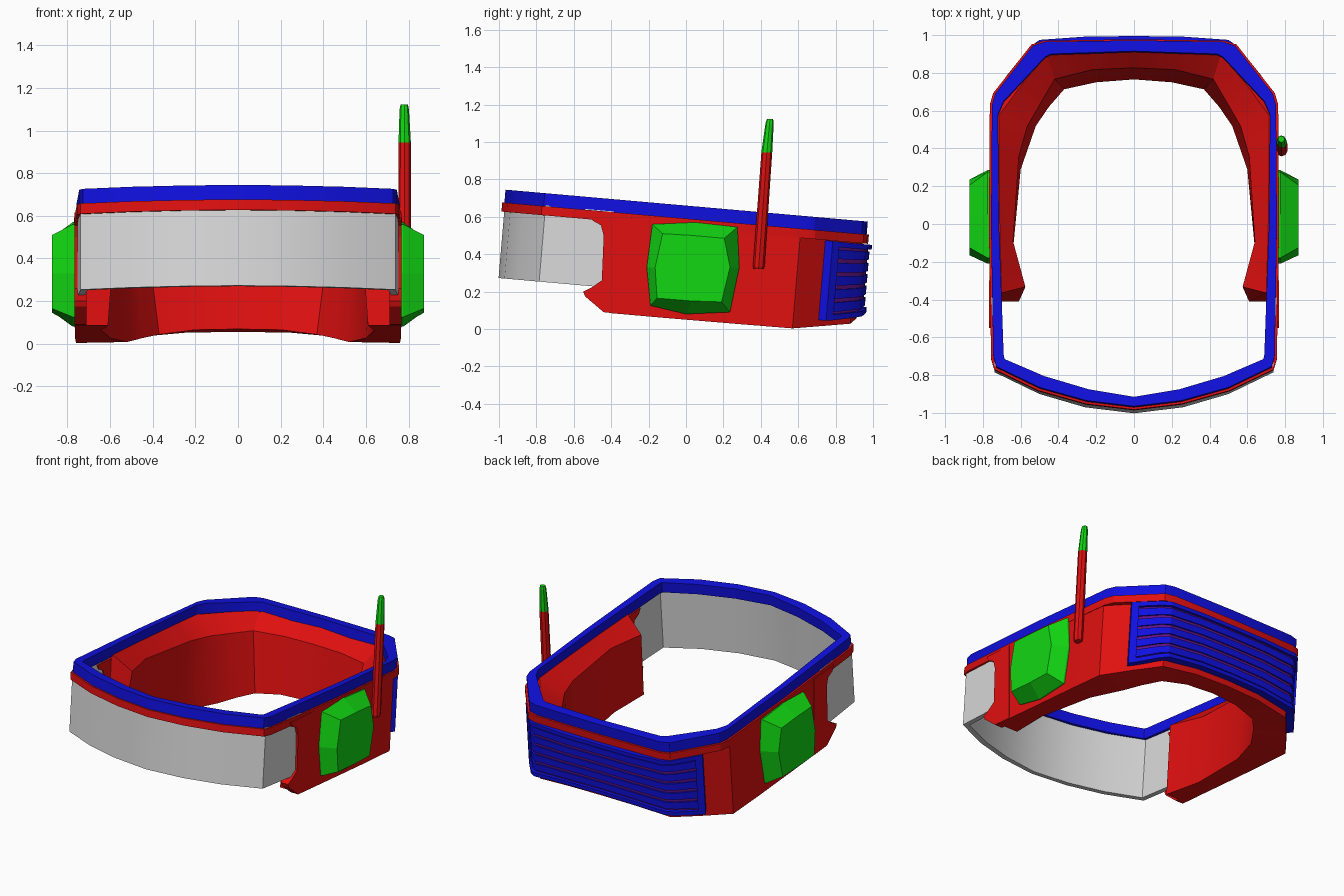
import bpy, bmesh, math
from mathutils import Vector

if "Cube" in bpy.data.objects:
    bpy.data.objects.remove(bpy.data.objects["Cube"])


def material(name, rgb):
    m = bpy.data.materials.new(name)
    m.diffuse_color = (*rgb, 1)
    m.use_nodes = True
    m.node_tree.nodes["Principled BSDF"].inputs["Base Color"].default_value = m.diffuse_color
    return m


RED = material("red", (0.75, 0.005, 0.005))
BLUE = material("blue", (0.005, 0.005, 0.75))
GREEN = material("green", (0.006, 0.68, 0.006))
GREY = material("light grey", (0.7, 0.7, 0.7))
PURPLE = material("dark purple", (0.13, 0.006, 0.24))


def tilt(x, y, d):
    """Place a point d below the rim plane, which slopes down to the back."""
    return Vector((x, y - 0.085 * d, 0.66 - 0.088 * y - d))


def flip(p):
    return Vector((-p.x, p.y, p.z))


def loft(name, sections, mat, closed=False, smooth=True):
    """Skin a row of equal cross-sections, capped unless closed."""
    bm = bmesh.new()
    rows = [[bm.verts.new(p) for p in s] for s in sections]
    n = len(rows[0])
    pairs = list(zip(rows, rows[1:])) + ([(rows[-1], rows[0])] if closed else [])
    for a, b in pairs:
        for i in range(n):
            j = (i + 1) % n
            bm.faces.new((a[i], a[j], b[j], b[i]))
    if not closed:
        bm.faces.new(rows[0])
        bm.faces.new(rows[-1])
    bmesh.ops.recalc_face_normals(bm, faces=bm.faces)
    me = bpy.data.meshes.new(name)
    bm.to_mesh(me)
    bm.free()
    me.materials.append(mat)
    ob = bpy.data.objects.new(name, me)
    bpy.context.collection.objects.link(ob)
    if smooth:
        bpy.ops.object.select_all(action='DESELECT')
        ob.select_set(True)
        bpy.context.view_layer.objects.active = ob
        bpy.ops.object.shade_smooth_by_angle(angle=math.radians(22))
    return ob


def mirrored(half):
    """Complete a half row that starts at x = 0."""
    return [[flip(p) for p in s] for s in reversed(half[1:])] + half


def box_section(o, i, d0, d1):
    return [tilt(*o, d0), tilt(*o, d1), tilt(*i, d1), tilt(*i, d0)]


def lerp(a, b, t):
    return tuple(u + (v - u) * t for u, v in zip(a, b))


# Rim and the strip under it
rim_out = [(0, -.965), (.25, -.935), (.5, -.865), (.728, -.755), (.745, -.70), (.757, 0),
           (.752, .63), (.735, .69), (.535, .945), (.47, .965), (0, .972)]
rim_in = [(0, -.915), (.24, -.875), (.476, -.805), (.685, -.715), (.69, -.69), (.715, 0),
          (.72, .58), (.69, .65), (.47, .885), (.44, .90), (0, .915)]


def ring(name, outer, inner, d0, d1, mat):
    half = [box_section(o, i, d0, d1) for o, i in zip(outer, inner)]
    full = half + [[flip(p) for p in s] for s in reversed(half[1:-1])]
    return loft(name, full, mat, closed=True)


ring("top_rim", rim_out, rim_in, 0, .07, BLUE)
strip_out = [(x * 1.015, y * 1.012) for x, y in rim_out]
strip_in = [lerp(o, i, .3) for o, i in zip(rim_out, rim_in)]
ring("rim_strip", strip_out, strip_in, .069, .118, RED)

# Visor
vis_out = [(0, -.962), (.26, -.93), (.5, -.86), (.738, -.745), (.755, -.38)]
vis_in = [(0, -.93), (.25, -.895), (.485, -.825), (.705, -.72), (.722, -.38)]
loft("visor", mirrored([box_section(o, i, .065, .472) for o, i in zip(vis_out, vis_in)]), GREY)

# Padded band around sides and back
outer = [(0, .955), (.25, .95), (.5, .925), (.63, .78), (.76, .62), (.764, .35), (.764, -.05), (.764, -.36)]
top_in = [(0, .915), (.24, .915), (.46, .9), (.59, .75), (.715, .58), (.715, .35), (.71, -.05), (.70, -.36)]
wall_hi = [(0, .84), (.22, .83), (.42, .78), (.49, .66), (.565, .53), (.61, .37), (.64, -.08), (.575, -.32)]
wall_lo = [(0, .81), (.2, .795), (.37, .76), (.45, .67), (.52, .57), (.60, .34), (.64, -.08), (.61, -.36)]
depth = [.52, .525, .55, .575, .602, .604, .606, .606]
half = [[tilt(*o, .09), tilt(*o, b), tilt(*l, b), tilt(*h, .15), tilt(*t, .06)]
        for o, t, h, l, b in zip(outer, top_in, wall_hi, wall_lo, depth)]
loft("padded_band", mirrored(half), RED)

# Notched side plates that hold the visor
notch = [(-.3, .60), (-.52, .615), (-.5, .58), (-.455, .555), (-.44, .50), (-.45, .26), (-.50, .225),
         (-.55, .20), (-.54, .175), (-.44, .09), (-.3, .077)]
for side, s in (("right", 1), ("left", -1)):
    loft(side + "_side_plate", [[Vector((s * x, y, z)) for y, z in notch] for x in (.71, .767)],
         RED, smooth=False)

# Ear pods
pod_base = [(-.18, .56), (.05, .57), (.275, .545), (.285, .33), (.235, .09), (0, .08), (-.19, .125), (-.21, .33)]
pod_face = [(-.125, .51), (.04, .50), (.205, .485), (.235, .33), (.19, .145), (.03, .15), (-.155, .165), (-.165, .33)]
for side, s in (("right", 1), ("left", -1)):
    rows = [[Vector((s * x, y, z)) for y, z in loop]
            for x, loop in ((.74, pod_base), (.775, pod_base), (.872, pod_face))]
    loft(side + "_ear_pod", rows, GREEN, smooth=False)


# Antenna with tip
def tube(name, stops, mat, sides=8):
    rows = [[Vector((x + r * math.cos(math.tau * k / sides), y + r * math.sin(math.tau * k / sides), z))
             for k in range(sides)] for x, y, z, r in stops]
    loft(name, rows, mat, smooth=False)


tube("antenna_rod", [(.782, .388, .32, .026), (.782, .389, .335, .031), (.782, .432, .945, .029)], RED)
tube("antenna_tip", [(.782, .432, .945, .029), (.780, .447, 1.10, .022), (.780, .449, 1.122, .017)], GREEN)

# Rear grille: purple backing, raised slats, frame
pan_out = [(0, 1.005), (.25, 1.003), (.5, .985), (.55, .95), (.645, .832), (.675, .795)]
pan_in = [(0, .93), (.25, .93), (.47, .90), (.515, .86), (.60, .765), (.635, .73)]
pan_top = [.122, .122, .122, .122, .121, .12]
pan_bot = [.48, .485, .505, .515, .54, .545]


def band(f0, f1, t, first=0, last=6):
    rows = []
    for k in range(first, last):
        o = lerp(pan_in[k], pan_out[k], t)
        h = pan_bot[k] - pan_top[k]
        rows.append(box_section(o, pan_in[k], pan_top[k] + h * f0, pan_top[k] + h * f1))
    return rows


loft("grille_backing", mirrored(band(.03, .97, .74, last=5)), PURPLE)
for n in range(5):
    f = .10 + n * .17
    loft(f"grille_slat_{n + 1}", mirrored(band(f, f + .12, .86, last=5)), BLUE)
loft("grille_frame_top", mirrored(band(0, .07, 1)), BLUE)
loft("grille_frame_bottom", mirrored(band(.93, 1, 1)), BLUE)
end = band(.069, .931, 1, first=4)
loft("grille_frame_right", end, BLUE)
loft("grille_frame_left", [[flip(p) for p in s] for s in end], BLUE)
